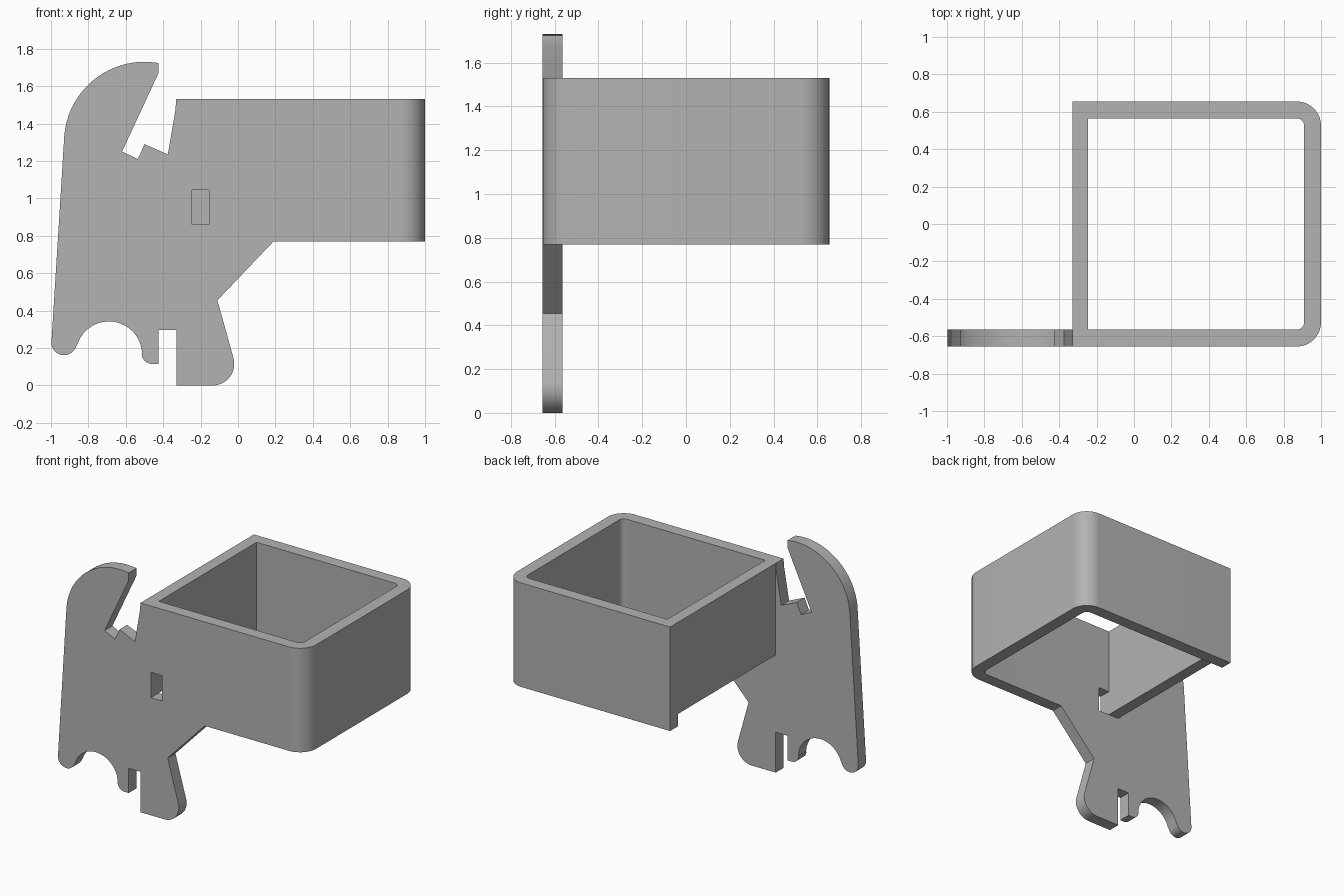
import bpy, bmesh
from math import cos, sin, radians
from mathutils import Vector

cube = bpy.data.objects.get("Cube")
if cube:
    bpy.data.objects.remove(cube, do_unlink=True)

grey = bpy.data.materials.new("plain grey")
grey.use_nodes = True
grey.diffuse_color = (0.45, 0.45, 0.45, 1)
grey.node_tree.nodes["Principled BSDF"].inputs["Base Color"].default_value = grey.diffuse_color

FRONT, BACK, WALL = -0.655, 0.655, 0.09
LEFT, RIGHT = -0.33, 1.0
LOW, HIGH = 0.77, 1.53


def arc(cx, cy, r, start, end, steps=16):
    angles = [radians(start + (end - start) * i / steps) for i in range(steps + 1)]
    return [(cx + r * cos(a), cy + r * sin(a)) for a in angles]


def prism(name, outline, to_3d, depth):
    """Extrude a flat outline, placed by to_3d, along depth."""
    bm = bmesh.new()
    face = bm.faces.new([bm.verts.new(to_3d(*p)) for p in outline])
    new = bmesh.ops.extrude_face_region(bm, geom=[face])["geom"]
    bmesh.ops.translate(bm, vec=Vector(depth),
                        verts=[v for v in new if isinstance(v, bmesh.types.BMVert)])
    bmesh.ops.recalc_face_normals(bm, faces=bm.faces)
    mesh = bpy.data.meshes.new(name)
    bm.to_mesh(mesh)
    bm.free()
    mesh.materials.append(grey)
    obj = bpy.data.objects.new(name, mesh)
    bpy.context.collection.objects.link(obj)
    return obj


def rect(x0, x1, y0, y1):
    return [(x0, y0), (x1, y0), (x1, y1), (x0, y1)]


def combine(body, other, operation):
    mod = body.modifiers.new(operation, 'BOOLEAN')
    mod.operation, mod.object, mod.solver = operation, other, 'EXACT'
    bpy.context.view_layer.objects.active = body
    bpy.ops.object.modifier_apply(modifier=mod.name)
    bpy.data.objects.remove(other, do_unlink=True)


# Front plate: hook, notches, feet and slot
plate_outline = (
    [(-0.425, 1.67), (-0.62, 1.25), (-0.535, 1.21), (-0.5, 1.29), (-0.375, 1.235),
     (-0.335, 1.47), (LEFT, HIGH), (0.5, HIGH), (0.5, LOW), (0.19, LOW), (-0.11, 0.455)]
    + arc(-0.135, 0.115, 0.115, 15, -90)
    + [(LEFT, 0), (LEFT, 0.295), (-0.425, 0.295), (-0.425, 0.115)]
    + arc(-0.46, 0.17, 0.055, -90, -180, 8)
    + arc(-0.69, 0.165, 0.177, 2, 162, 24)
    + arc(-0.93, 0.23, 0.068, -18, -176)
    + arc(-0.5, 1.3, 0.43, 176, 80, 32))
plate = prism("hook_plate", plate_outline, lambda x, z: (x, FRONT, z), (0, WALL, 0))

# Band: front, right and back walls with rounded corners
R, r = 0.13, 0.04
inner = R - r
band_outline = (
    [(LEFT, FRONT)] + arc(RIGHT - R, FRONT + R, R, -90, 0)
    + arc(RIGHT - R, BACK - R, R, 0, 90)
    + [(LEFT, BACK), (LEFT, BACK - WALL)]
    + arc(RIGHT - WALL - r, BACK - WALL - r, r, 90, 0, 8)
    + arc(RIGHT - WALL - r, FRONT + WALL + r, r, 0, -90, 8)
    + [(LEFT, FRONT + WALL)])
band = prism("holder_band", band_outline, lambda x, y: (x, y, LOW), (0, 0, HIGH - LOW))

# Left wall is shorter at the bottom
wall = prism("side_wall", rect(LEFT, LEFT + 0.085, FRONT + 0.04, BACK - 0.04),
             lambda x, y: (x, y, 0.86), (0, 0, HIGH - 0.86))

# Small window through the plate beside the left wall
window = prism("window_cutter", rect(LEFT + 0.085, -0.155, 0.86, 1.045),
               lambda x, z: (x, FRONT - 0.1, z), (0, WALL + 0.15, 0))
window.hide_render = True

combine(band, plate, 'UNION')
combine(band, wall, 'UNION')
combine(band, window, 'DIFFERENCE')
band.name = "hook_holder"

band.select_set(True)
bpy.context.view_layer.objects.active = band
bpy.ops.object.shade_smooth_by_angle(angle=radians(30))
